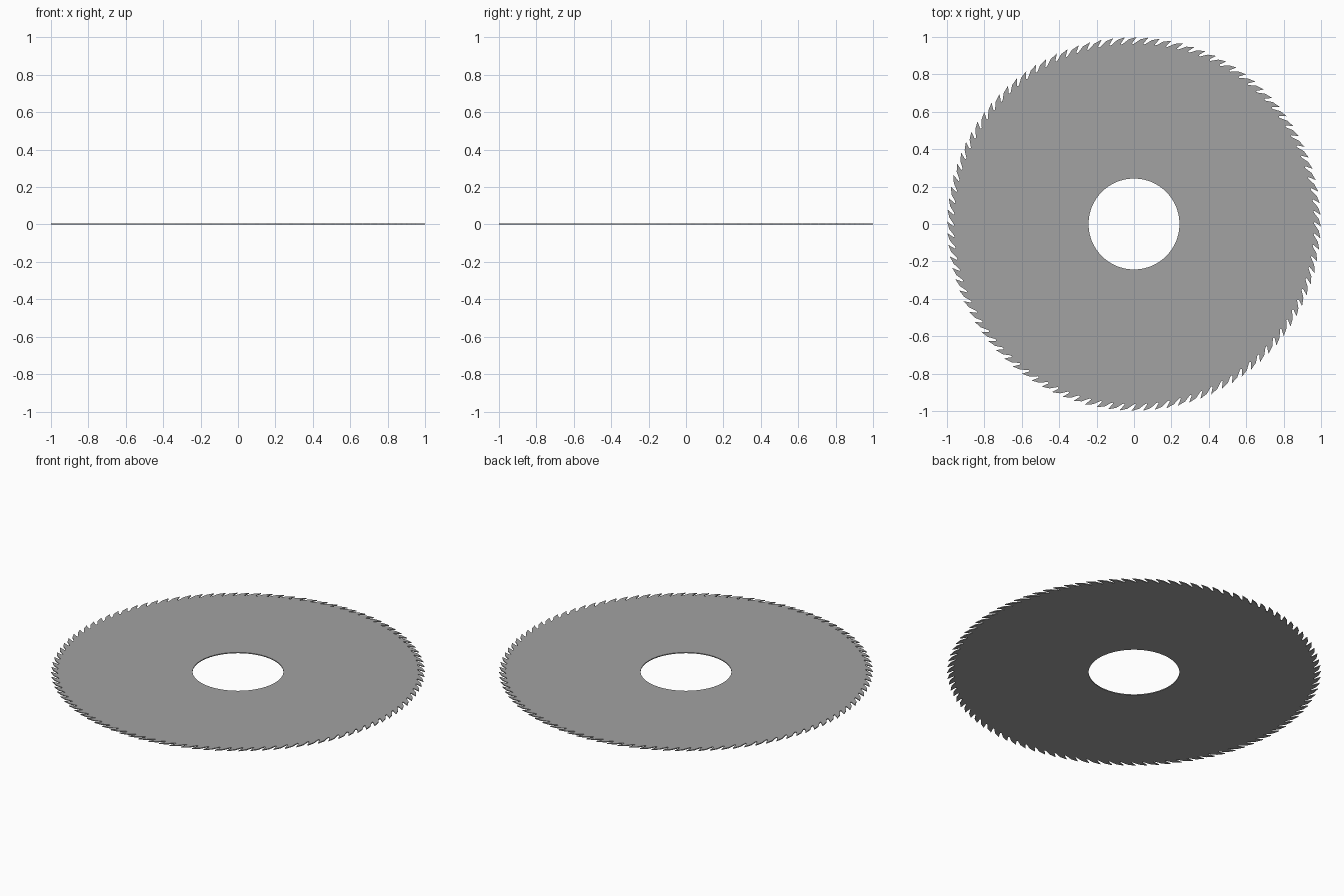
import bpy, bmesh
from math import cos, sin, pi, tau

if "Cube" in bpy.data.objects:
    bpy.data.objects.remove(bpy.data.objects["Cube"])

TEETH, HOLE_R, THICK = 100, 0.243, 0.005
# one tooth: (fraction of pitch going clockwise, radius)
TOOTH = [(0.0, 0.964), (0.55, 0.988), (1.23, 1.0), (0.83, 0.967), (0.88, 0.962)]


def polar(r, a, z):
    return (r * cos(a), r * sin(a), z)


# toothed outline, each point paired with a point on the arbor hole
pitch = tau / TEETH
outer = [(r, -(i + f) * pitch) for i in range(TEETH) for f, r in TOOTH]
hole = [(HOLE_R, -i * pitch) for i in range(TEETH)]

# blade: fill between the two outlines, then extrude upward
bm = bmesh.new()
edges = []
for ring in (outer, hole):
    verts = [bm.verts.new(polar(r, a, 0)) for r, a in ring]
    edges += [bm.edges.new((v, verts[i - 1])) for i, v in enumerate(verts)]
bmesh.ops.triangle_fill(bm, edges=edges, use_beauty=True, use_dissolve=False)
top = bmesh.ops.extrude_face_region(bm, geom=bm.faces[:], use_keep_orig=True)["geom"]
bmesh.ops.translate(bm, vec=(0, 0, THICK),
                    verts=[g for g in top if isinstance(g, bmesh.types.BMVert)])
bmesh.ops.recalc_face_normals(bm, faces=bm.faces)
mesh = bpy.data.meshes.new("saw_blade")
bm.to_mesh(mesh)
bm.free()
blade = bpy.data.objects.new("saw_blade", mesh)
bpy.context.collection.objects.link(blade)

# dark steel
steel = bpy.data.materials.new("steel")
steel.diffuse_color = (0.36, 0.36, 0.36, 1)
steel.use_nodes = True
steel.node_tree.nodes["Principled BSDF"].inputs["Base Color"].default_value = steel.diffuse_color
mesh.materials.append(steel)
